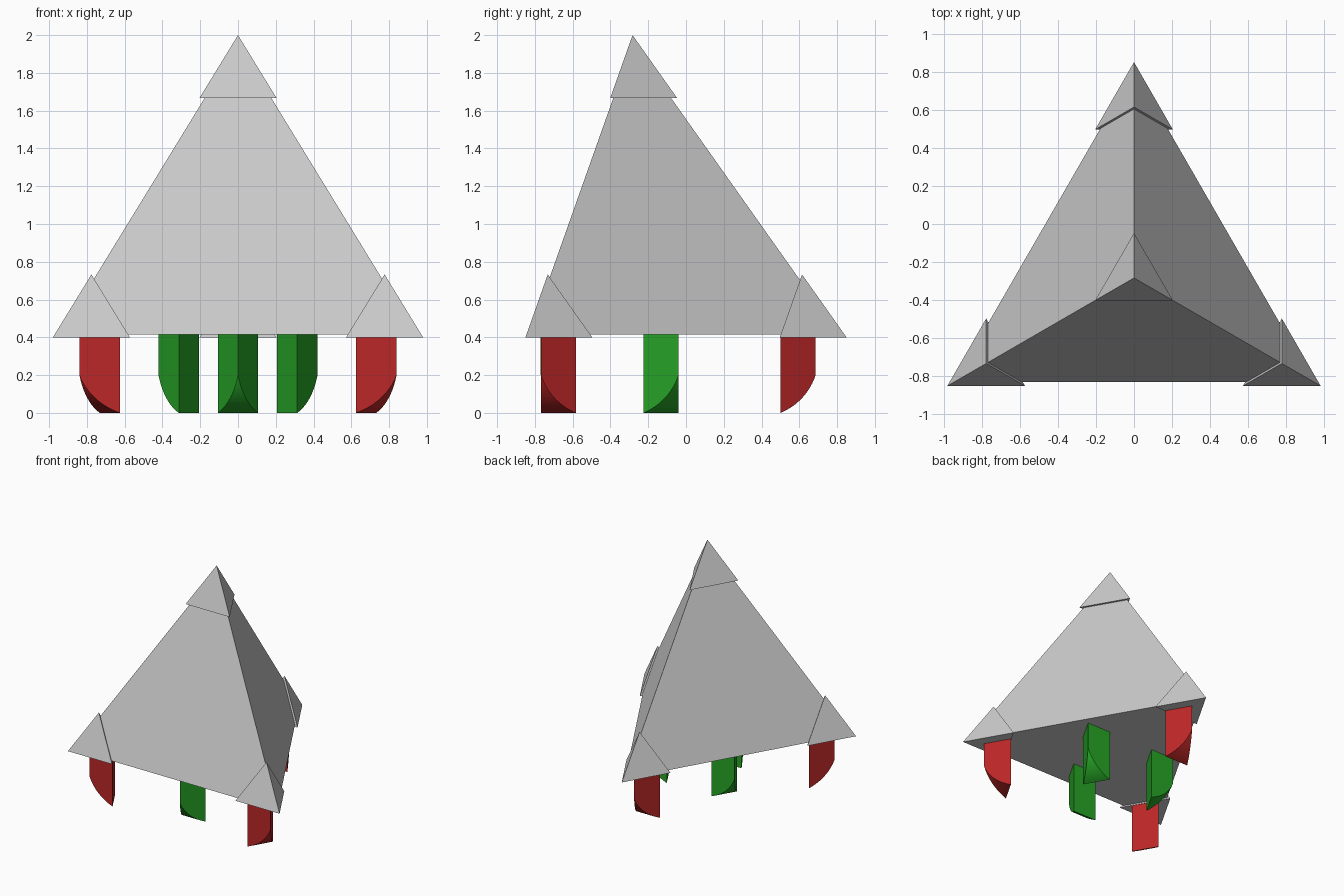
import bpy, bmesh, math
from mathutils import Vector, Matrix

if "Cube" in bpy.data.objects:
    bpy.data.objects.remove(bpy.data.objects["Cube"])

CY = -0.283                      # y of the vertical symmetry axis
CENTRE = Vector((0, CY, 0.8))    # centroid of the tetrahedron
CORNERS = [Vector(p) for p in ((-0.98, -0.85, 0.4), (0.98, -0.85, 0.4), (0, 0.85, 0.4), (0, CY, 2.0))]


def material(name, rgb):
    m = bpy.data.materials.new(name)
    m.diffuse_color = (*rgb, 1)
    m.use_nodes = True
    m.node_tree.nodes["Principled BSDF"].inputs["Base Color"].default_value = m.diffuse_color
    return m


def finish(name, bm, mat=None):
    bmesh.ops.recalc_face_normals(bm, faces=bm.faces[:])
    me = bpy.data.meshes.new(name)
    bm.to_mesh(me)
    bm.free()
    ob = bpy.data.objects.new(name, me)
    bpy.context.collection.objects.link(ob)
    if mat:
        me.materials.append(mat)
    return ob


def tetrahedron(name, pivot, scale):
    """Copy of the full tetrahedron scaled about a pivot point."""
    bm = bmesh.new()
    v = [bm.verts.new(pivot + (c - pivot) * scale) for c in CORNERS]
    for f in ((0, 1, 2), (0, 1, 3), (1, 2, 3), (2, 0, 3)):
        bm.faces.new([v[i] for i in f])
    return finish(name, bm)


def leg(name, inner, top, angle, mat, depth=0.186, half=0.107, drop=0.2, n=12):
    """Triangular prism, its ridge pointing outward, with a rounded underside."""
    a0, a1 = math.radians(-18), math.radians(-68)      # arc of the underside
    c0, c1, s0, s1 = math.cos(a0), math.cos(a1), math.sin(a0), math.sin(a1)
    bm = bmesh.new()
    left, right = [], []
    for i in range(1, n + 1):
        a = a0 + (a1 - a0) * i / n
        t = (math.cos(a) - c1) / (c0 - c1)
        z = drop * (math.sin(a) - s1) / (s0 - s1)
        w = half * (1 - t)
        left.append(bm.verts.new((inner + depth * t, w, z)))
        right.append(bm.verts.new((inner + depth * t, -w, z)))
    tip = bm.verts.new((inner + depth, 0, drop))
    tip_top = bm.verts.new((inner + depth, 0, top))
    lt = bm.verts.new((inner, half, top))
    rt = bm.verts.new((inner, -half, top))
    bm.faces.new([lt, tip_top, tip] + left)
    bm.faces.new([rt, tip_top, tip] + right)
    bm.faces.new([lt, rt, tip_top])
    bm.faces.new([lt, rt, right[-1], left[-1]])
    under = [bm.faces.new([tip, left[0], right[0]])]
    for i in range(n - 1):
        under.append(bm.faces.new([left[i], left[i + 1], right[i + 1], right[i]]))
    for f in under:
        f.smooth = True
    bm.normal_update()
    for e in bm.edges:
        e.smooth = all(f in under for f in e.link_faces)
    bm.transform(Matrix.Translation((0, CY, 0)) @ Matrix.Rotation(math.radians(angle), 4, 'Z'))
    return finish(name, bm, mat)


# body and its four corner caps
tetrahedron("body", CENTRE, 0.9625)
for label, corner in zip(("left", "right", "back", "top"), CORNERS):
    tetrahedron(label + "_corner_cap", corner, 0.208)

# red legs under the corners, green legs under the edges
red = material("red", (0.5, 0.02, 0.02))
green = material("green", (0.02, 0.38, 0.02))
for label, angle in (("back", 90), ("left", 210), ("right", 330)):
    leg(label + "_outer_leg", 0.783, 0.4, angle, red)
for label, angle in (("front", 270), ("right", 30), ("left", 150)):
    leg(label + "_inner_leg", 0.3, 0.415, angle, green)
